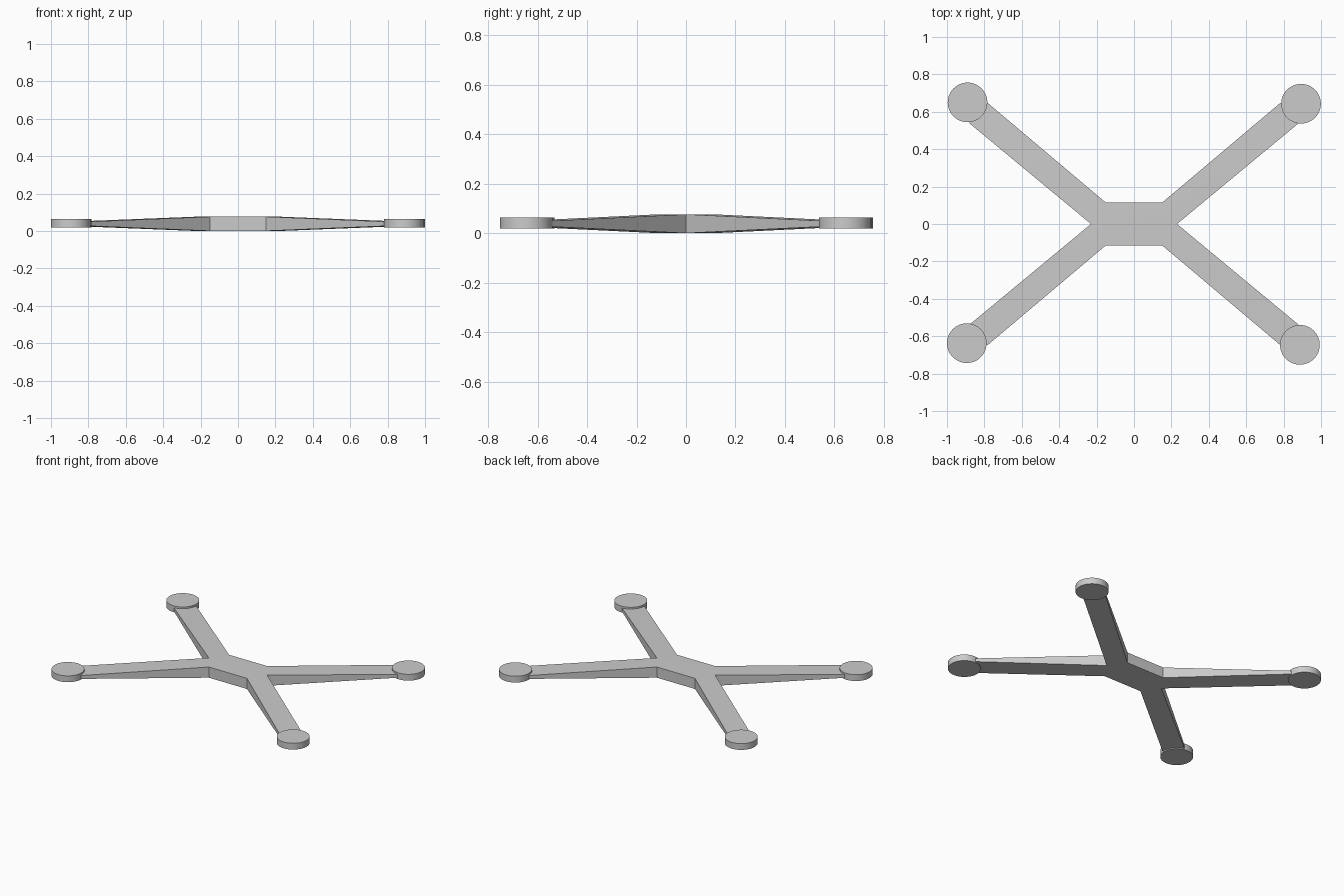
import bpy, bmesh

if "Cube" in bpy.data.objects:
    bpy.data.objects.remove(bpy.data.objects["Cube"])

grey = bpy.data.materials.new("light grey")
grey.diffuse_color = (0.6, 0.6, 0.6, 1)
grey.use_nodes = True
grey.node_tree.nodes["Principled BSDF"].inputs["Base Color"].default_value = grey.diffuse_color

MID = 0.038       # height of the mid plane
HUB_T = 0.038     # half thickness at the hub
TIP_T = 0.012     # half thickness at the arm tips


def finish(bm, name):
    bmesh.ops.recalc_face_normals(bm, faces=bm.faces)
    mesh = bpy.data.meshes.new(name)
    bm.to_mesh(mesh)
    bm.free()
    mesh.materials.append(grey)
    ob = bpy.data.objects.new(name, mesh)
    bpy.context.collection.objects.link(ob)
    bpy.context.view_layer.objects.active = ob
    ob.select_set(True)
    bpy.ops.object.shade_smooth_by_angle(angle=0.5)
    ob.select_set(False)


# Cross frame: flat six-sided hub with four tapering arms, one closed mesh
bm = bmesh.new()
cache = {}


def vert(x, y, half, side):
    key = (round(x, 4), round(y, 4), side)
    if key not in cache:
        cache[key] = bm.verts.new((x, y, MID + side * half))
    return cache[key]


hub = [(0.23, 0), (0.15, 0.114), (-0.15, 0.114),
       (-0.23, 0), (-0.15, -0.114), (0.15, -0.114)]
for s in (-1, 1):
    bm.faces.new([vert(x, y, HUB_T, s) for x, y in hub])
for y in (0.114, -0.114):
    bm.faces.new([vert(-0.15, y, HUB_T, -1), vert(0.15, y, HUB_T, -1),
                  vert(0.15, y, HUB_T, 1), vert(-0.15, y, HUB_T, 1)])

arm = [(0.23, 0, HUB_T), (0.882, 0.54, TIP_T),
       (0.783, 0.648, TIP_T), (0.15, 0.114, HUB_T)]
for sx in (-1, 1):
    for sy in (-1, 1):
        low, top = [[vert(sx * x, sy * y, h, s) for x, y, h in arm] for s in (-1, 1)]
        bm.faces.new(low)
        bm.faces.new(top)
        for i in range(3):   # two long sides and the tip
            bm.faces.new([low[i], low[i + 1], top[i + 1], top[i]])
finish(bm, "cross_frame")

# Round pads at the arm tips
pads = {"back_left_pad": (-0.89, 0.65), "back_right_pad": (0.893, 0.643),
        "front_left_pad": (-0.894, -0.637), "front_right_pad": (0.887, -0.646)}
for name, (x, y) in pads.items():
    bm = bmesh.new()
    bmesh.ops.create_cone(bm, cap_ends=True, segments=48, radius1=0.106,
                          radius2=0.106, depth=0.045)
    bmesh.ops.translate(bm, verts=bm.verts, vec=(x, y, 0.0405))
    finish(bm, name)
